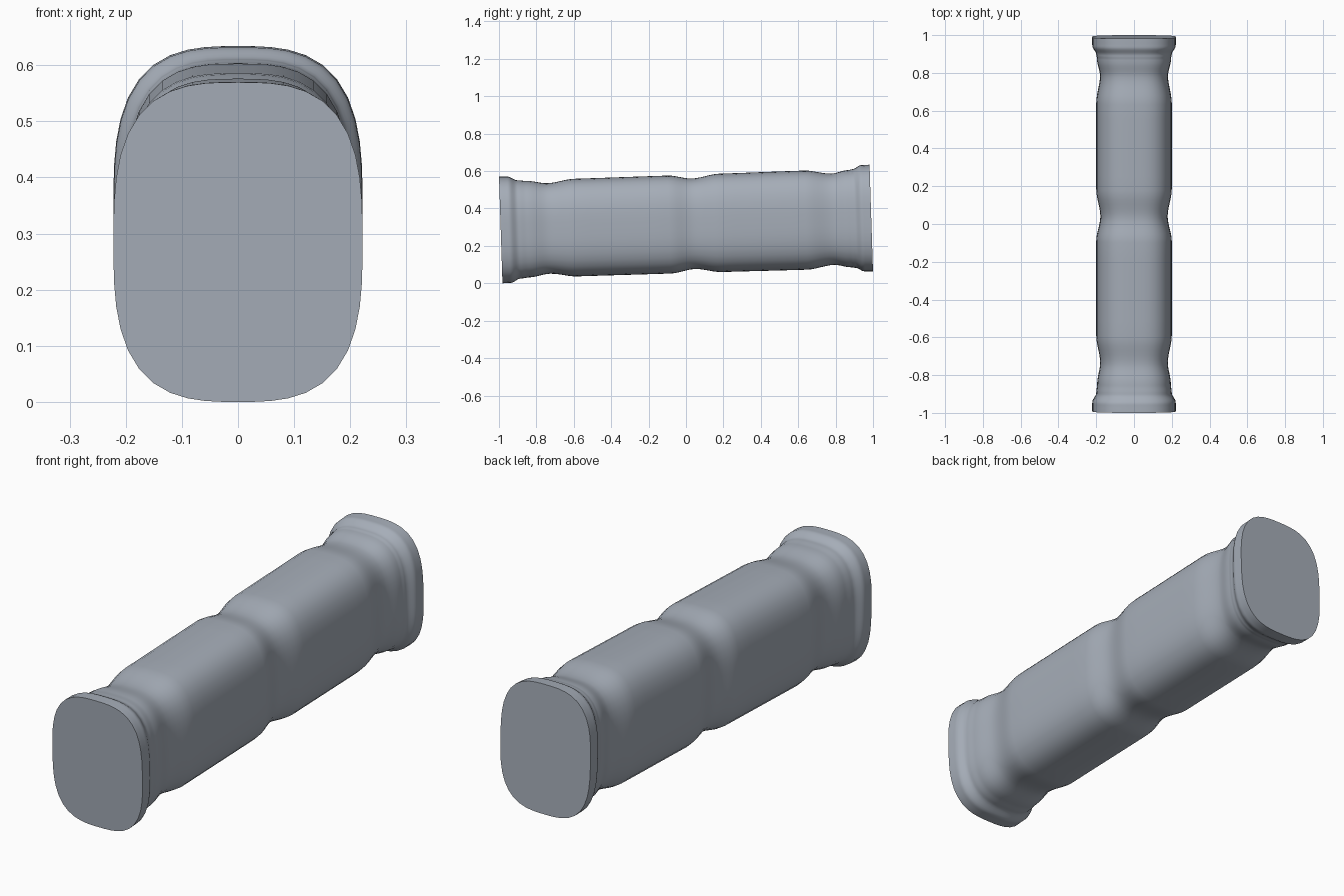
import bpy, bmesh, math

if "Cube" in bpy.data.objects:
    bpy.data.objects.remove(bpy.data.objects["Cube"])

TILT = 0.0325          # slight upward slope toward the back
CENTRE_Z = 0.317
SIDES = 48
EXPONENT = 3.0         # rounded-rectangle cross-section

# Stations along the grip: y, half width, half height
STATIONS = [
    (-0.991, 0.222, 0.285), (-0.945, 0.221, 0.284), (-0.895, 0.200, 0.263),
    (-0.845, 0.195, 0.258), (-0.735, 0.179, 0.242), (-0.590, 0.200, 0.261),
    (-0.090, 0.200, 0.262), (0.040, 0.178, 0.242), (0.185, 0.200, 0.263),
    (0.640, 0.200, 0.265), (0.785, 0.180, 0.244), (0.875, 0.196, 0.260),
    (0.900, 0.200, 0.264), (0.945, 0.221, 0.284), (0.991, 0.222, 0.285),
]


def rings(stations, steps=6):
    """Ease between neighbouring stations."""
    out = [stations[0]]
    for a, b in zip(stations, stations[1:]):
        for i in range(1, steps + 1):
            t = i / steps
            s = t * t * (3 - 2 * t)
            out.append((a[0] + (b[0] - a[0]) * t,
                        a[1] + (b[1] - a[1]) * s,
                        a[2] + (b[2] - a[2]) * s))
    return out


def squircle(half_w, half_h):
    pts = []
    for i in range(SIDES):
        a = 2 * math.pi * i / SIDES
        c, s = math.cos(a), math.sin(a)
        r = (abs(c) ** EXPONENT + abs(s) ** EXPONENT) ** (-1 / EXPONENT)
        pts.append((half_w * c * r, half_h * s * r))
    return pts


# Grip body lofted through the rings, with flat end caps
bm = bmesh.new()
loops = [[bm.verts.new((x, y, z)) for x, z in squircle(w, h)]
         for y, w, h in rings(STATIONS)]
for a, b in zip(loops, loops[1:]):
    for i in range(SIDES):
        j = (i + 1) % SIDES
        bm.faces.new((a[i], a[j], b[j], b[i]))
bm.faces.new(loops[0])
bm.faces.new(loops[-1])
bmesh.ops.recalc_face_normals(bm, faces=bm.faces)

mesh = bpy.data.meshes.new("handle_grip")
bm.to_mesh(mesh)
bm.free()
grip = bpy.data.objects.new("handle_grip", mesh)
bpy.context.collection.objects.link(grip)
grip.location.z = CENTRE_Z
grip.rotation_euler.x = TILT

# Blue-grey rubber
rubber = bpy.data.materials.new("blue_grey_rubber")
rubber.diffuse_color = (0.38, 0.42, 0.48, 1.0)
rubber.use_nodes = True
rubber.node_tree.nodes["Principled BSDF"].inputs["Base Color"].default_value = rubber.diffuse_color
mesh.materials.append(rubber)

# Smooth body, crisp cap rims
bpy.context.view_layer.objects.active = grip
grip.select_set(True)
bpy.ops.object.shade_smooth_by_angle(angle=math.radians(50))
